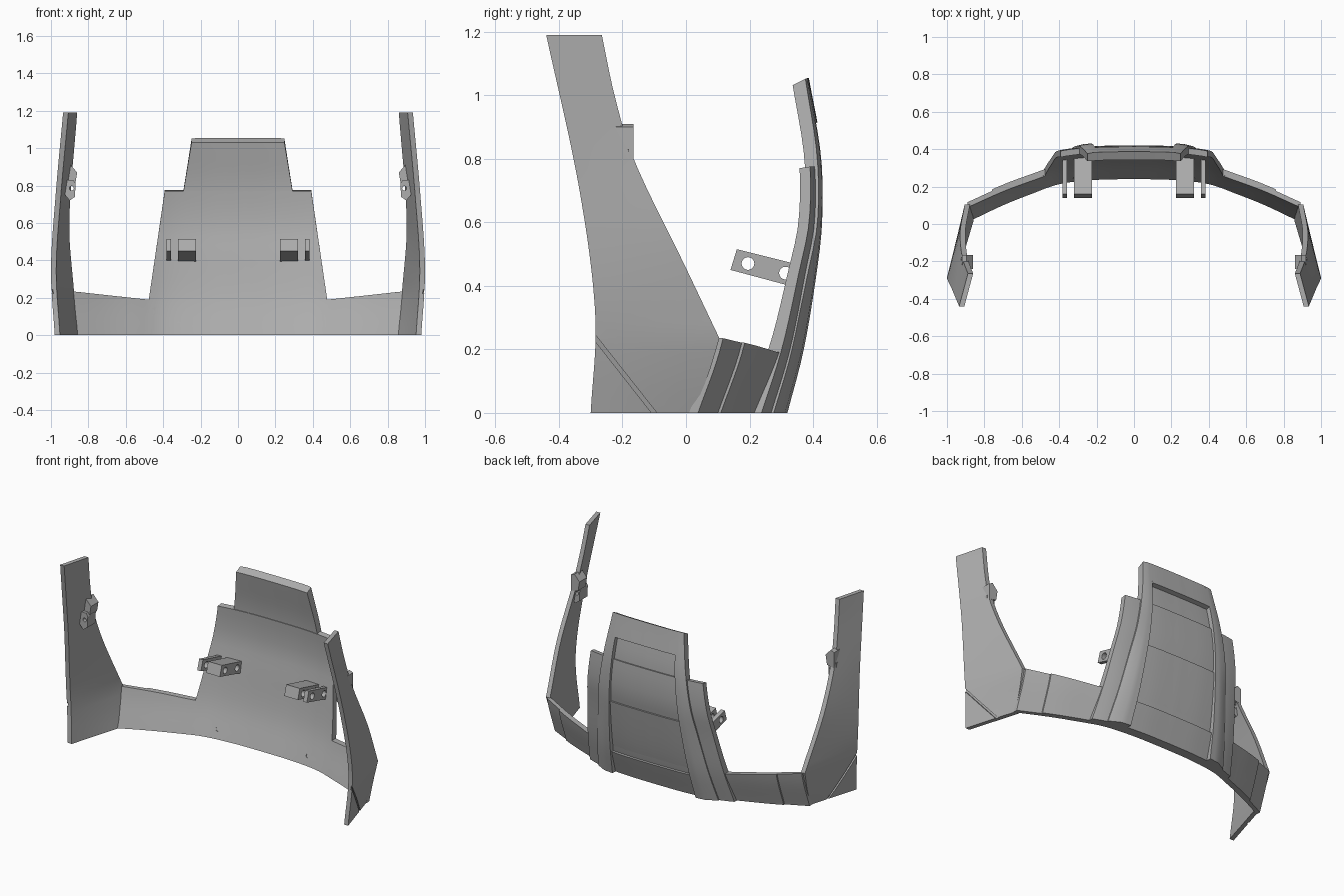
import bpy, bmesh
from mathutils import Vector

cube = bpy.data.objects.get("Cube")
if cube:
    bpy.data.objects.remove(cube, do_unlink=True)

grey = bpy.data.materials.new("mid_grey")
grey.use_nodes = True
grey.diffuse_color = (0.42, 0.42, 0.42, 1)
grey.node_tree.nodes["Principled BSDF"].inputs["Base Color"].default_value = grey.diffuse_color


def curve(*pts):
    """Smooth function through (position, value) points."""
    n = len(pts)

    def slope(i):
        a, b = pts[max(i - 1, 0)], pts[min(i + 1, n - 1)]
        return (b[1] - a[1]) / (b[0] - a[0])

    def f(t):
        t = min(max(t, pts[0][0]), pts[-1][0])
        i = 0
        while i < n - 2 and t > pts[i + 1][0]:
            i += 1
        (x0, y0), (x1, y1) = pts[i], pts[i + 1]
        h = x1 - x0
        s = (t - x0) / h
        r = 1 - s
        return (y0 * r * r * (1 + 2 * s) + y1 * s * s * (1 + 2 * r)
                + h * s * r * (r * slope(i) - s * slope(i + 1)))
    return f


def finish(name, bm, smooth=True):
    bmesh.ops.recalc_face_normals(bm, faces=bm.faces)
    mesh = bpy.data.meshes.new(name)
    bm.to_mesh(mesh)
    bm.free()
    mesh.materials.append(grey)
    obj = bpy.data.objects.new(name, mesh)
    bpy.context.collection.objects.link(obj)
    if smooth:
        bpy.ops.object.select_all(action="DESELECT")
        obj.select_set(True)
        bpy.context.view_layer.objects.active = obj
        bpy.ops.object.shade_smooth_by_angle(angle=0.4)
    return obj


def slab(name, us, vs, inner, outer):
    """Closed curved plate between two surfaces."""
    bm = bmesh.new()
    a, b = [[[bm.verts.new(f(u, v)) for v in vs] for u in us] for f in (inner, outer)]
    m, n = len(us) - 1, len(vs) - 1
    for g in (a, b):
        for i in range(m):
            for j in range(n):
                bm.faces.new((g[i][j], g[i + 1][j], g[i + 1][j + 1], g[i][j + 1]))
    for i in range(m):
        for j in (0, n):
            bm.faces.new((a[i][j], a[i + 1][j], b[i + 1][j], b[i][j]))
    for j in range(n):
        for i in (0, m):
            bm.faces.new((a[i][j], a[i][j + 1], b[i][j + 1], b[i][j]))
    return finish(name, bm)


def prism(name, start, end):
    """Solid joining two matching outlines."""
    bm = bmesh.new()
    a, b = [[bm.verts.new(p) for p in ring] for ring in (start, end)]
    bm.faces.new(a)
    bm.faces.new(b)
    for i in range(len(a)):
        k = (i + 1) % len(a)
        bm.faces.new((a[i], a[k], b[k], b[i]))
    return finish(name, bm, False)


def rod(centre, axis, radius, length):
    bm = bmesh.new()
    turn = Vector(axis).to_track_quat("Z", "Y").to_matrix().to_4x4()
    turn.translation = centre
    bmesh.ops.create_cone(bm, cap_ends=True, segments=20, radius1=radius,
                          radius2=radius, depth=length, matrix=turn)
    return finish("hole_cutter", bm, False)


def cut(obj, cutter):
    cutter.hide_render = True
    mod = obj.modifiers.new("cut", "BOOLEAN")
    mod.operation, mod.solver, mod.object = "DIFFERENCE", "EXACT", cutter
    bpy.context.view_layer.update()
    mesh = bpy.data.meshes.new_from_object(obj.evaluated_get(bpy.context.evaluated_depsgraph_get()))
    obj.modifiers.clear()
    obj.data = mesh
    bpy.data.objects.remove(cutter, do_unlink=True)


def steps(a, b, n):
    return [a + (b - a) * i / n for i in range(n + 1)]


# Shared curvature: lean with height, wrap with width, depth of the raised back
lean = curve((0, 0.24), (.2, .31), (.45, .36), (.6, .385), (.8, .38), (1.03, .34))
wrap = curve((0, 0), (.2, -.004), (.4, -.027), (.55, -.08), (.7, -.14), (.9, -.235))
depth = curve((0, .09), (.2, .07), (.45, .06), (.6, .05), (.8, .05), (1.03, .047))
flap_depth = curve((0, .06), (.2, .042), (.45, .035), (.77, .033))


def skin(x, z, t):
    """Point on the body, t outward from the inside face."""
    return x, lean(z) + wrap(abs(x)) + t, z + max(t, 0) * .5 * (z / 1.03) ** 4


def back_width(z):
    return .42 - .167 * z


def panel_width(z):
    return .29 - .09 * z


def layer(name, us, zs, width, inside, outside):
    return slab(name, us, zs, lambda u, z: skin(u * width(z), z, inside),
                lambda u, z: skin(u * width(z), z, outside(z)))


# Back plate and the wider stepped plate in front of it
across = steps(-1, 1, 24)
flap = layer("stepped_back_plate", across, steps(0, .77, 16),
             lambda z: .505 - .147 * z, 0, flap_depth)
for s in (1, -1):
    cut(flap, rod((s * .315, .235, .055), (0, 1, 0), .012, .06))
layer("back_plate", across, steps(0, 1.03, 20), back_width, .003,
      lambda z: max(.015, depth(z) - .036))
layer("top_cap", across, steps(.9, 1.03, 4), panel_width, .005, depth)

# Lapped panels, each standing proud along its upper edge
for name, low, high, proud in (("lower_panel", 0, .15, .018),
                               ("middle_panel", .15, .5, .018),
                               ("upper_panel", .5, .9, .004)):
    layer(name, across, steps(low, high, 7), panel_width, .005,
          lambda z: depth(z) - .03 + proud * (z - low) / (high - low))

# Arm outlines
front_y = curve((0, -.30), (.3, -.285), (.7, -.335), (1.19, -.44))
front_x = curve((0, .98), (.35, 1.0), (.75, .975), (1.19, .935))
rear_y = curve((.235, .105), (.46, -.002), (.8, -.165), (1, -.225), (1.19, -.265))
rear_foot = curve((0, .02), (.12, .07), (.235, .105))
rear_x = curve((0, .885), (.235, .905), (.6, .93), (1.19, .888))

for s, side in ((1, "left"), (-1, "right")):
    # Chamfered rail beside the panels
    def rail(u, z):
        x = panel_width(z) + u * (back_width(z) - panel_width(z))
        edge = max(.043, depth(z) - .022)
        k = max(0, (u - .5) / .5)
        return skin(s * x, z, depth(z) * (1 - k) + edge * k)

    def rail_base(u, z):
        x = panel_width(z) + u * (back_width(z) - panel_width(z))
        return skin(s * x, z, .004)
    slab(side + "_rail", [0, .25, .5, 1], steps(0, 1.03, 20), rail_base, rail)

    # Lower band with a raised pad
    def band(t):
        def f(x, v):
            top = .19 + .045 * max(0, x - .48) / .41
            return skin(s * x, v * top, t)
        return f
    rows = steps(0, 1, 6)
    slab(side + "_lower_band", steps(.44, .89, 14), rows, band(0), band(.028))
    slab(side + "_band_pad", steps(.46, .76, 8), rows, band(.005), band(.037))

    # Upright arm
    def arm(t):
        def f(u, z):
            back = rear_foot(z) if z < .235 else rear_y(z)
            return (s * (front_x(z) * (1 - u) + rear_x(z) * u - t),
                    front_y(z) * (1 - u) + back * u, z)
        return f
    upright = slab(side + "_arm", steps(0, 1, 5), steps(0, .235, 5) + steps(.235, 1.19, 18)[1:],
                   arm(.028), arm(0))

    # Diagonal groove at the foot of the arm
    rings = [[(s * (x + dx), y + dy, z + dy * .8)
              for dx, dy in ((-.005, -.005), (-.005, .005), (.02, .005), (.02, -.005))]
             for x, y, z in ((1.0, -.30, .254), (.913, -.085, -.019))]
    cut(upright, prism("groove_cutter", *rings))

    # Arm lugs
    for name, outline, y0, y1 in (
            ("upper_lug", ((.92, .9), (.895, .91), (.86, .87), (.87, .81), (.92, .80)), -.24, -.165),
            ("lower_lug", ((.925, .83), (.88, .83), (.868, .81), (.872, .74), (.9, .72), (.925, .75)),
             -.26, -.18)):
        lug = prism(side + "_arm_" + name, *[[(s * x, y, z) for x, z in outline] for y in (y0, y1)])
        if name == "lower_lug":
            cut(lug, rod((s * .89, -.22, .785), (0, 1, 0), .012, .2))

    # Inner bracket pairs with through holes
    shape = ((.16, .515), (.36, .465), (.345, .395), (.14, .45))
    for name, x0, x1 in (("wide_bracket", .225, .32), ("thin_bracket", .357, .383)):
        bracket = prism(side + "_" + name, *[[(s * x, y, z) for y, z in shape] for x in (x0, x1)])
        for y, z in ((.195, .47), (.313, .44)):
            cut(bracket, rod((s * .3, y, z), (1, 0, 0), .02, .4))
